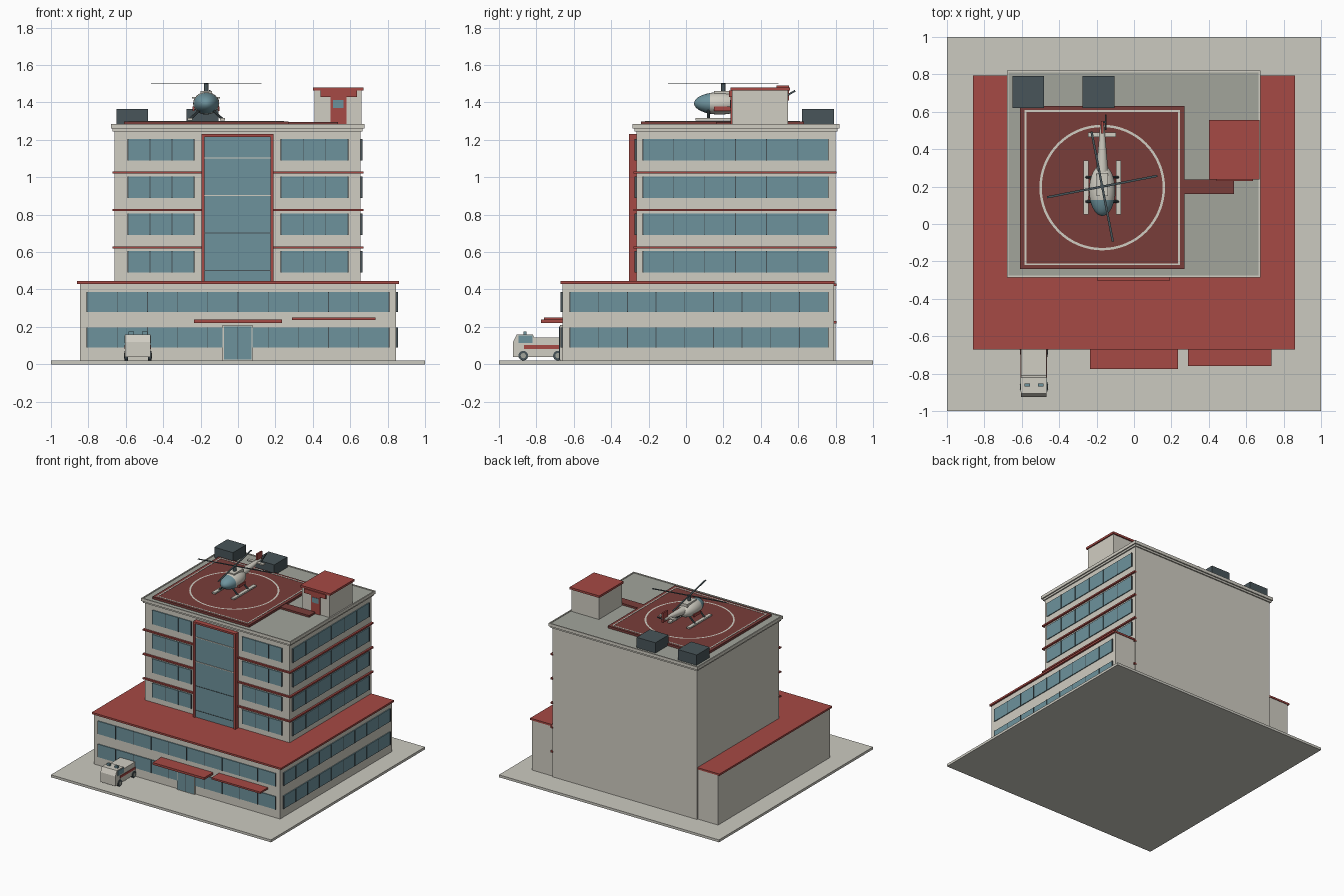
import bpy, bmesh, math
from mathutils import Matrix, Vector

cube = bpy.data.objects.get("Cube")
if cube:
    bpy.data.objects.remove(cube, do_unlink=True)


def material(name, r, g, b):
    m = bpy.data.materials.new(name)
    m.use_nodes = True
    m.diffuse_color = (r, g, b, 1)
    m.node_tree.nodes["Principled BSDF"].inputs["Base Color"].default_value = (r, g, b, 1)
    return m


CREAM = material("cream wall", .63, .61, .54)
PAVING = material("paving", .6, .59, .53)
RED = material("red trim", .38, .067, .058)
DARK_RED = material("dark red pad", .19, .047, .042)
GLASS = material("blue glass", .155, .29, .335)
SLATE = material("dark slate", .065, .09, .1)
ROOF = material("grey roof", .36, .375, .33)


def finish(name, bm, *mats):
    mesh = bpy.data.meshes.new(name)
    bm.to_mesh(mesh)
    bm.free()
    for m in mats:
        mesh.materials.append(m)
    obj = bpy.data.objects.new(name, mesh)
    bpy.context.collection.objects.link(obj)
    return obj


def boxes(name, mat, *extents):
    """One object made of boxes, each given as x0, x1, y0, y1, z0, z1."""
    bm = bmesh.new()
    for x0, x1, y0, y1, z0, z1 in extents:
        centre = Matrix.Translation(((x0 + x1) / 2, (y0 + y1) / 2, (z0 + z1) / 2))
        bmesh.ops.create_cube(bm, size=1, matrix=centre @ Matrix.Diagonal((x1 - x0, y1 - y0, z1 - z0, 1)))
    return finish(name, bm, mat)


def rod(name, mat, start, end, r1, r2=None, sides=12):
    """Straight round bar between two points."""
    a, b = Vector(start), Vector(end)
    bm = bmesh.new()
    turn = (b - a).to_track_quat("Z", "Y").to_matrix().to_4x4()
    bmesh.ops.create_cone(bm, cap_ends=True, segments=sides, radius1=r1, radius2=r1 if r2 is None else r2,
                          depth=(b - a).length, matrix=Matrix.Translation((a + b) / 2) @ turn)
    return finish(name, bm, mat)


def smooth(obj):
    bpy.ops.object.select_all(action="DESELECT")
    obj.select_set(True)
    bpy.context.view_layer.objects.active = obj
    bpy.ops.object.shade_smooth_by_angle(angle=math.radians(40))


def window_band(name, side, wall, start, end, z0, z1, panes):
    """Glass strip with upright bars, on the front (-y) or the side (+x) wall."""
    def extent(a, b, depth):
        if side == "front":
            return a, b, wall - depth, wall + .002, z0, z1
        return wall - .002, wall + depth, a, b, z0, z1
    boxes(name + "_glass", GLASS, extent(start, end, .007))
    step = (end - start) / panes
    bars = [extent(start + i * step - .002, start + i * step + .002, .01) for i in range(panes + 1)]
    boxes(name + "_bars", SLATE, *bars)


# Ground, podium and tower
boxes("ground_slab", PAVING, (-1, 1, -1, 1, 0, .02))
boxes("podium", CREAM, (-.845, .845, -.66, .79, .02, .43))
boxes("podium_roof", RED, (-.86, .86, -.67, .795, .43, .445))
boxes("tower", CREAM, (-.66, .655, -.265, .8, .02, 1.26))
boxes("cornice", CREAM, (-.67, .665, -.275, .81, 1.245, 1.26), (-.68, .675, -.285, .82, 1.26, 1.275))
boxes("roof_deck", ROOF, (-.67, .665, -.275, .81, 1.27, 1.28))
boxes("parapet", CREAM, (-.68, -.67, -.285, .82, 1.27, 1.285), (.665, .675, -.285, .82, 1.27, 1.285),
      (-.67, .665, -.285, -.275, 1.27, 1.285), (-.67, .665, .81, .82, 1.27, 1.285))

# Red floor bands, on the front and the side only
for i in range(5):
    z = .225 + i * .2
    boxes("floor_band", RED, (-.67, .67, -.28, -.26, z - .006, z + .006),
          (.65, .67, -.28, .805, z - .006, z + .006))

# Window strips
for i in range(4):
    z = .49 + i * .2
    window_band("tower_left_window", "front", -.265, -.588, -.235, z, z + .115, 3)
    window_band("tower_right_window", "front", -.265, .23, .588, z, z + .115, 3)
    window_band("tower_side_window", "side", .655, -.23, .76, z, z + .115, 6)
for z in (.09, .28):
    window_band("podium_front_window", "front", -.66, -.807, .807, z, z + .106, 10)
    window_band("podium_side_window", "side", .845, -.62, .76, z, z + .106, 9)

# Tall glazed bay with a red surround
boxes("bay_frame", RED, (-.195, -.178, -.305, -.26, .44, 1.23), (.173, .19, -.305, -.26, .44, 1.23),
      (-.195, .19, -.305, -.26, 1.215, 1.23))
boxes("bay_glass", GLASS, (-.18, .175, -.295, -.26, .44, 1.22))
boxes("bay_light_rails", CREAM, *[(-.178, .173, -.3, -.29, z, z + .006) for z in (.9, 1.1)])
boxes("bay_dark_rails", SLATE, *[(-.178, .173, -.298, -.29, z, z + .004) for z in (.5, .7)])

# Entrance and canopies
boxes("door_frame", CREAM, (-.083, .078, -.673, -.66, .02, .21))
boxes("door_glass", GLASS, (-.076, -.004, -.677, -.67, .025, .202), (0, .072, -.677, -.67, .025, .202))
boxes("door_split", SLATE, (-.004, 0, -.678, -.67, .025, .202))
boxes("entrance_canopy", RED, (-.235, .235, -.775, -.655, .222, .24))
boxes("side_canopy", RED, (.29, .735, -.76, -.655, .236, .25))

# Landing pad, walkway and painted marks
boxes("landing_pad", DARK_RED, (-.61, .27, -.24, .63, 1.278, 1.298))
boxes("pad_walkway", DARK_RED, (.27, .535, .16, .238, 1.278, 1.295))
PAD_X, PAD_Y, PAD_Z = -.17, .195, 1.298
lines = []
for s in (-1, 1):
    for along_x in (True, False):
        x, y = PAD_X + (0 if along_x else s * .41), PAD_Y + (s * .41 if along_x else 0)
        w, d = (.415, .005) if along_x else (.005, .415)
        lines.append((x - w, x + w, y - d, y + d, PAD_Z - .002, PAD_Z + .002))
boxes("pad_border_line", CREAM, *lines)
bm = bmesh.new()
for radius in (.323, .336):
    bmesh.ops.create_circle(bm, segments=64, radius=radius,
                            matrix=Matrix.Translation((PAD_X, PAD_Y, PAD_Z + .002)))
bmesh.ops.bridge_loops(bm, edges=bm.edges[:])
bmesh.ops.recalc_face_normals(bm, faces=bm.faces[:])
for f in bm.faces:
    if f.normal.z < 0:
        f.normal_flip()
finish("pad_circle_line", bm, CREAM)

# Stair house
boxes("stair_house", CREAM, (.41, .66, .245, .545, 1.278, 1.465))
boxes("stair_house_roof", RED, (.4, .67, .238, .555, 1.463, 1.48))
boxes("stair_door", RED, (.495, .58, .238, .246, 1.28, 1.43))
boxes("stair_awning", RED, (.44, .635, .23, .246, 1.43, 1.465))
boxes("stair_door_window", GLASS, (.508, .565, .235, .24, 1.37, 1.412))

# Rooftop air units
for x in (-.65, -.275):
    boxes("air_unit", SLATE, (x, x + .17, .62, .79, 1.278, 1.365))

# Helicopter
HX = PAD_X
bm = bmesh.new()
shape = Matrix.Translation((HX, .18, 1.395)) @ Matrix.Diagonal((.07, .137, .06, 1)) @ Matrix.Rotation(math.pi / 2, 4, "X")
bmesh.ops.create_uvsphere(bm, u_segments=24, v_segments=16, radius=1, matrix=shape)
for f in bm.faces:
    f.material_index = 1 if f.calc_center_median().y < .13 else 0
smooth(finish("helicopter_body", bm, CREAM, GLASS))
smooth(rod("helicopter_boom", CREAM, (HX, .26, 1.405), (HX, .53, 1.43), .034, .011))
boxes("helicopter_tailplane", CREAM, (HX - .075, HX + .075, .465, .49, 1.42, 1.43))
boxes("helicopter_fin", RED, (HX - .006, HX + .006, .485, .55, 1.41, 1.49))
boxes("helicopter_engine", CREAM, (HX - .03, HX + .03, .15, .27, 1.43, 1.46))
rod("helicopter_mast", SLATE, (HX, .2, 1.45), (HX, .2, 1.505), .012)
for i in range(2):
    blade = boxes("rotor_blade", SLATE, (-.3, .3, -.006, .006, -.002, .002))
    blade.location = (HX, .2, 1.5)
    blade.rotation_euler.z = math.radians(11 + 90 * i)
tail_rotor = boxes("tail_rotor", SLATE, (-.004, .004, -.045, .045, -.005, .005))
tail_rotor.location = (HX + .02, .545, 1.44)
tail_rotor.rotation_euler.x = math.radians(30)
rod("tail_rotor_hub", SLATE, (HX, .545, 1.44), (HX + .024, .545, 1.44), .006)
for s in (-1, 1):
    x = HX + s * .087
    boxes("helicopter_skid", CREAM, (x - .014, x + .014, .05, .34, 1.304, 1.316))
    boxes("helicopter_side_panel", RED, (HX + s * .067 - .005, HX + s * .067 + .005, .15, .24, 1.355, 1.378))
    for y in (.12, .25):
        rod("skid_strut", SLATE, (HX + s * .035, y, 1.36), (x, y, 1.31), .007, sides=8)

# Ambulance: a side profile extruded across its width
AX, HALF = -.535, .068
profile = [(-.925, .04), (-.925, .12), (-.905, .16), (-.82, .16), (-.81, .142), (-.663, .142), (-.663, .04)]
bm = bmesh.new()
face = bm.faces.new([bm.verts.new((AX - HALF, y, z)) for y, z in profile])
moved = bmesh.ops.extrude_face_region(bm, geom=[face])["geom"]
bmesh.ops.translate(bm, vec=(2 * HALF, 0, 0), verts=[v for v in moved if isinstance(v, bmesh.types.BMVert)])
bmesh.ops.recalc_face_normals(bm, faces=bm.faces[:])
finish("ambulance_body", bm, CREAM)
for s in (-1, 1):
    x = AX + s * HALF
    boxes("ambulance_stripe", RED, (x - .003, x + .003, -.865, -.665, .083, .102))
    boxes("ambulance_window", GLASS, (x - .003, x + .003, -.895, -.82, .113, .153))
    boxes("ambulance_light", GLASS, (AX + s * .036 - .014, AX + s * .036 + .014, -.87, -.853, .158, .175))
    for y in (-.87, -.685):
        rod("ambulance_tyre", SLATE, (x - s * .015, y, .046), (x + s * .004, y, .046), .026, sides=16)
        rod("ambulance_hub", ROOF, (x, y, .046), (x + s * .006, y, .046), .014, sides=16)
